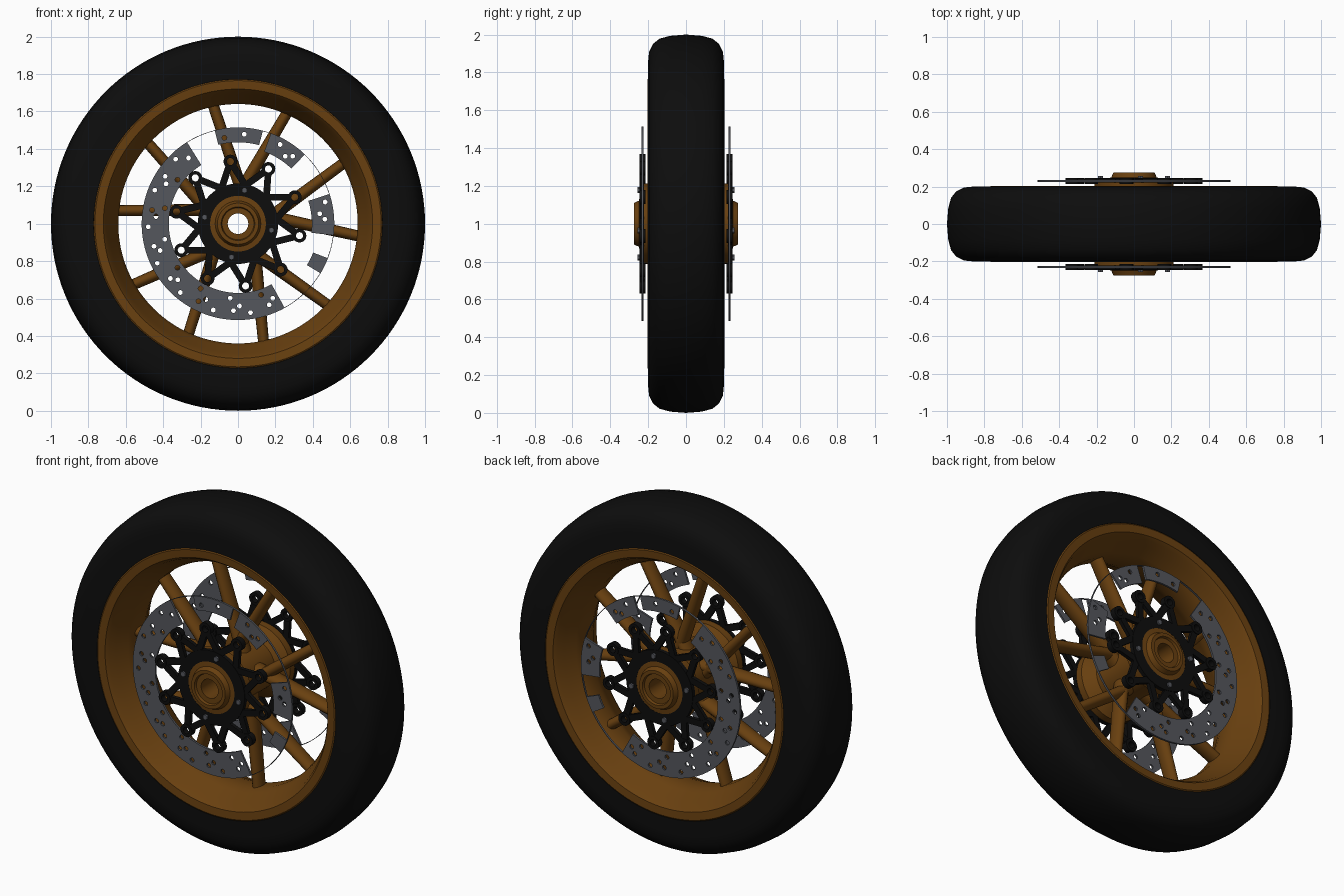
import bpy, bmesh
from math import radians, cos, sin, pi
from mathutils import Matrix, Vector

old = bpy.data.objects.get("Cube")
if old:
    bpy.data.objects.remove(old, do_unlink=True)

# Wheel space: x right, y up, z towards the front; stood upright on the ground
STAND = Matrix.Translation((0, 0, 1)) @ Matrix.Rotation(pi / 2, 4, 'X')


def material(name, rgb, rough):
    m = bpy.data.materials.new(name)
    m.use_nodes = True
    m.diffuse_color = (*rgb, 1)
    node = next(n for n in m.node_tree.nodes if n.type == 'BSDF_PRINCIPLED')
    node.inputs["Base Color"].default_value = (*rgb, 1)
    node.inputs["Roughness"].default_value = rough
    return m


RUBBER = material("black rubber", (0.004, 0.004, 0.004), 0.8)
BRONZE = material("bronze paint", (0.14, 0.051, 0.005), 0.5)
STEEL = material("disc steel", (0.09, 0.095, 0.11), 0.5)
BLACK = material("black anodised", (0.004, 0.004, 0.004), 0.6)


def polar(r, deg):
    return Vector((r * cos(radians(deg)), r * sin(radians(deg)), 0))


def finish(bm, name, mat):
    """Turn a bmesh in wheel space into a finished object."""
    bmesh.ops.transform(bm, matrix=STAND, verts=bm.verts)
    bmesh.ops.recalc_face_normals(bm, faces=bm.faces)
    me = bpy.data.meshes.new(name)
    bm.to_mesh(me)
    bm.free()
    me.materials.append(mat)
    me.shade_smooth()
    me.set_sharp_from_angle(angle=radians(35))
    ob = bpy.data.objects.new(name, me)
    bpy.context.collection.objects.link(ob)
    return ob


def lathe(name, half, mat, segs=96):
    """Revolve a half profile of (radius, depth), mirrored to the other side."""
    prof = half + [(r, -d) for r, d in reversed(half) if d > 0]
    bm = bmesh.new()
    rings = [[bm.verts.new(polar(r, 360 * i / segs) + Vector((0, 0, d)))
              for r, d in prof] for i in range(segs)]
    n = len(prof)
    for i in range(segs):
        a, b = rings[i], rings[(i + 1) % segs]
        for j in range(n):
            k = (j + 1) % n
            bm.faces.new((a[j], a[k], b[k], b[j]))
    return finish(bm, name, mat)


def circle(r, centre=Vector(), steps=16):
    return [centre + polar(r, 360 * i / steps) for i in range(steps)]


def add_plate(bm, loops, depth, thick):
    """Add a flat plate; loops inside the first one become holes."""
    cu = bpy.data.curves.new("plate_outline", 'CURVE')
    cu.dimensions, cu.fill_mode, cu.extrude = '2D', 'BOTH', thick / 2
    for loop in loops:
        sp = cu.splines.new('POLY')
        sp.points.add(len(loop) - 1)
        for p, co in zip(sp.points, loop):
            p.co = (co.x, co.y, 0, 1)
        sp.use_cyclic_u = True
    ob = bpy.data.objects.new("plate_outline", cu)
    me = bpy.data.meshes.new_from_object(ob)
    me.transform(Matrix.Translation((0, 0, depth)))
    bm.from_mesh(me)
    bpy.data.objects.remove(ob)
    bpy.data.curves.remove(cu)
    bpy.data.meshes.remove(me)
    bmesh.ops.remove_doubles(bm, verts=bm.verts, dist=0.0001)


def add_rod(bm, a, b, r1, r2, segs=16, flatten=1.0):
    """Add a tapered rod; flatten scales its depth."""
    d = b - a
    m = Matrix.Translation((a + b) / 2) @ Matrix.Diagonal((1, 1, flatten, 1)) \
        @ d.to_track_quat('Z', 'Y').to_matrix().to_4x4()
    bmesh.ops.create_cone(bm, cap_ends=True, segments=segs, radius1=r1,
                          radius2=r2, depth=d.length, matrix=m)


# Tyre and rim
lathe("tyre", [(0.765, 0.17), (0.772, 0.2), (0.86, 0.2), (0.91, 0.195),
               (0.95, 0.175), (0.978, 0.14), (0.993, 0.085), (1.0, 0)], RUBBER, 128)
lathe("rim", [(0.78, 0.15), (0.772, 0.198), (0.765, 0.203), (0.72, 0.2),
              (0.705, 0.18), (0.69, 0.14), (0.655, 0.08), (0.64, 0.04),
              (0.64, 0)], BRONZE, 128)

# Hub with bore, stepped caps, side flanges and narrower waist
lathe("hub", [(0.15, 0), (0.15, 0.13), (0.2, 0.17), (0.212, 0.18), (0.212, 0.224),
              (0.15, 0.224), (0.15, 0.245), (0.122, 0.248), (0.11, 0.275),
              (0.09, 0.275), (0.085, 0.262), (0.055, 0.262), (0.055, 0)], BRONZE, 64)

# Five V pairs of spokes
bm = bmesh.new()
for k in range(5):
    mid = 84 + 72 * k
    for side in (-18, 18):
        add_rod(bm, polar(0.13, mid - side * 0.6), polar(0.665, mid + side),
                0.034, 0.029, flatten=1.5)
finish(bm, "spokes", BRONZE)

# Brake disc sectors: start angle, end angle, inner radius
SECTORS = [(122, 299, 0.37), (75, 104, 0.435), (46, 70, 0.41),
           (-7, 18, 0.395), (-31, -21, 0.43)]
OUTER = 0.515
DRILLINGS = [(r, 24 * k + off) for k in range(15)
             for r, off in ((0.40, 0), (0.44, 7), (0.48, 14), (0.465, 3))]

for label, sign in (("front", 1), ("back", -1)):
    # Drilled disc with a continuous outer edge band
    bm = bmesh.new()
    for a0, a1, inner in SECTORS:
        steps = max(4, int((a1 - a0) / 3))
        angles = [a0 + (a1 - a0) * i / steps for i in range(steps + 1)]
        loops = [[polar(OUTER, a) for a in angles]
                 + [polar(inner, a) for a in reversed(angles)]]
        for r, a in DRILLINGS:
            a = a - 360 if a > 320 else a
            if a0 + 3 < a < a1 - 3 and r > inner + 0.02:
                loops.append(circle(0.013, polar(r, a), 10))
        add_plate(bm, loops, sign * 0.23, 0.012)
    add_plate(bm, [circle(OUTER, steps=120), circle(OUTER - 0.003, steps=120)],
              sign * 0.23, 0.012)
    finish(bm, label + "_brake_disc", STEEL)

    # Carrier: inner ring, zigzag arms and ten drilled bosses
    bm = bmesh.new()
    add_plate(bm, [circle(0.215, steps=64), circle(0.149, steps=64)], sign * 0.234, 0.024)
    for k in range(10):
        a = 97 + 36 * k
        boss = polar(0.335, a)
        add_plate(bm, [circle(0.037, boss), circle(0.019, boss)], sign * 0.23, 0.034)
        for side in (-17, 17):
            foot = polar(0.212, a + side)
            along = (boss - foot).normalized()
            tip = boss - along * 0.03
            w = Vector((-along.y, along.x, 0)) * 0.018
            add_plate(bm, [[foot - w, tip - w, tip + w, foot + w]], sign * 0.232, 0.022)
    finish(bm, label + "_disc_carrier", BLACK)

    # Carrier bolts
    bm = bmesh.new()
    for k in range(4):
        p = polar(0.182, 79 + 90 * k)
        add_rod(bm, p + Vector((0, 0, sign * 0.235)), p + Vector((0, 0, sign * 0.256)),
                0.016, 0.016, 6)
    finish(bm, label + "_carrier_bolts", STEEL)
